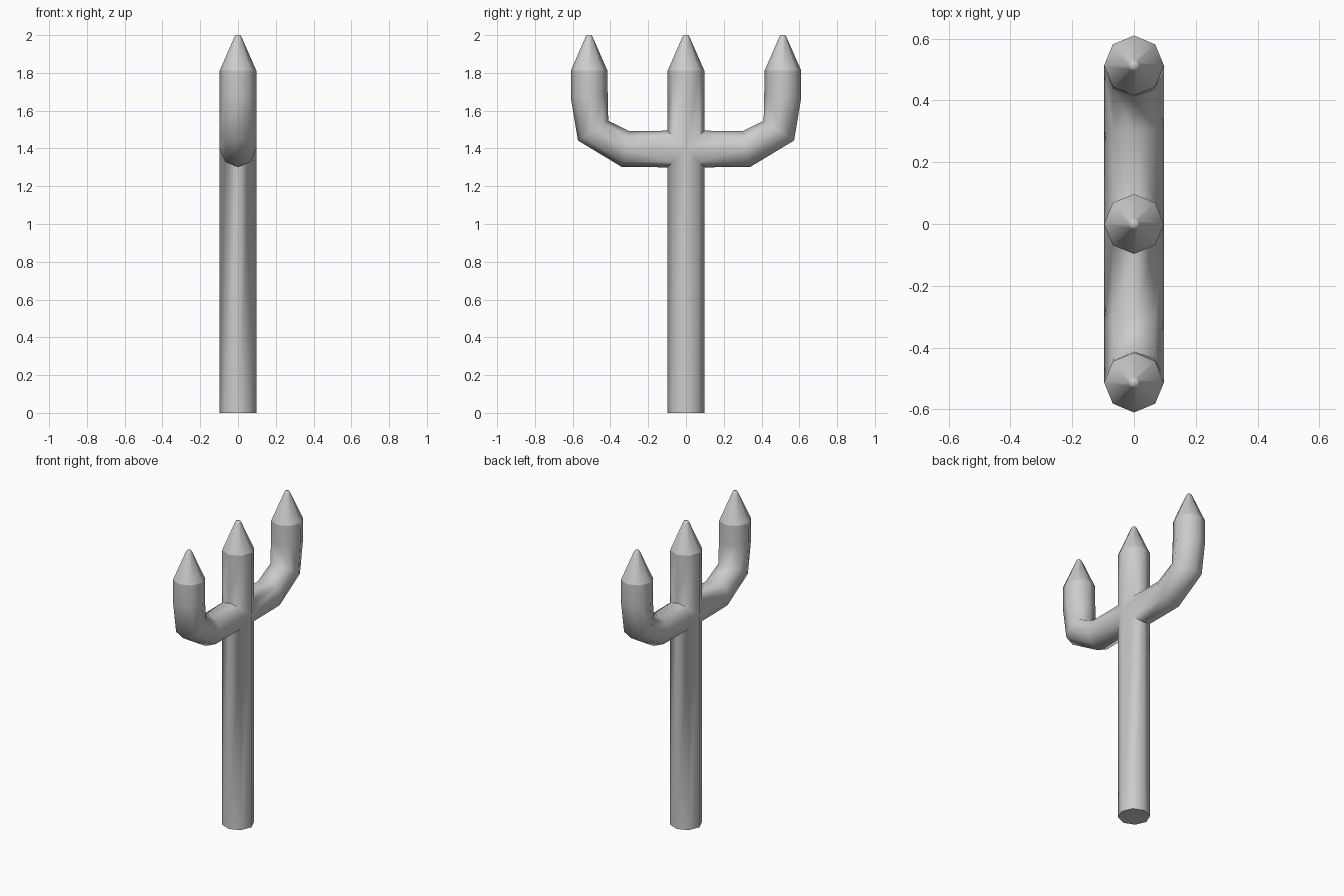
import bpy, bmesh, math

if "Cube" in bpy.data.objects:
    bpy.data.objects.remove(bpy.data.objects["Cube"])

R, ZC, TIP = 0.097, 1.397, 0.018     # tube radius, crossing height, tip radius
ARM_Y, NECK = 0.513, 1.812
ANG = [2 * math.pi * k / 8 for k in range(8)]


def ring(bm, pts):
    return [bm.verts.new(p) for p in pts]


def loft(bm, rings):
    for a, b in zip(rings, rings[1:]):
        for k in range(8):
            bm.faces.new((a[k], a[(k + 1) % 8], b[(k + 1) % 8], b[k]))


def circle(y, z, r):
    return [(r * math.cos(a), y + r * math.sin(a), z) for a in ANG]


def finish(bm, name):
    bmesh.ops.remove_doubles(bm, verts=bm.verts[:], dist=1e-5)
    bmesh.ops.recalc_face_normals(bm, faces=bm.faces[:])
    me = bpy.data.meshes.new(name)
    bm.to_mesh(me)
    bm.free()
    ob = bpy.data.objects.new(name, me)
    bpy.context.collection.objects.link(ob)
    bpy.ops.object.select_all(action='DESELECT')
    ob.select_set(True)
    bpy.context.view_layer.objects.active = ob
    bpy.ops.object.shade_smooth_by_angle(angle=math.radians(60))


bm = bmesh.new()

# Shaft below and above the crossing, mitred against the arms
mitre = [(R * math.cos(a), R * math.sin(a), R * abs(math.sin(a))) for a in ANG]
foot = ring(bm, circle(0, 0, R))
bm.faces.new(foot)
loft(bm, [foot, ring(bm, [(x, y, ZC - d) for x, y, d in mitre])])
loft(bm, [ring(bm, [(x, y, ZC + d) for x, y, d in mitre]), ring(bm, circle(0, NECK, R))])

# Curved arms: outer and inner profile point (y, z) of each section
sections = [((0.34, 1.302), (0.30, 1.492)),
            ((0.572, 1.442), (0.411, 1.546)),
            ((0.61, 1.67), (0.414, 1.68)),
            ((ARM_Y + R, NECK), (ARM_Y - R, NECK))]
for s in (-1, 1):
    rings = [ring(bm, [(x, s * d, ZC + y) for x, y, d in mitre])]
    for (oy, oz), (iy, iz) in sections:
        rings.append(ring(bm, [(R * math.cos(a),
                                s * ((oy + iy) / 2 + (iy - oy) / 2 * math.sin(a)),
                                (oz + iz) / 2 + (iz - oz) / 2 * math.sin(a)) for a in ANG]))
    loft(bm, rings)
finish(bm, "fork_body")

# Tapered points with blunt ends
for name, y in (("left_point", -ARM_Y), ("middle_point", 0), ("right_point", ARM_Y)):
    bm = bmesh.new()
    rings = [ring(bm, circle(y, z, r)) for z, r in ((NECK, R), (1.992, TIP), (2.0, TIP * 0.7))]
    loft(bm, rings)
    bm.faces.new(rings[-1])
    finish(bm, name)
